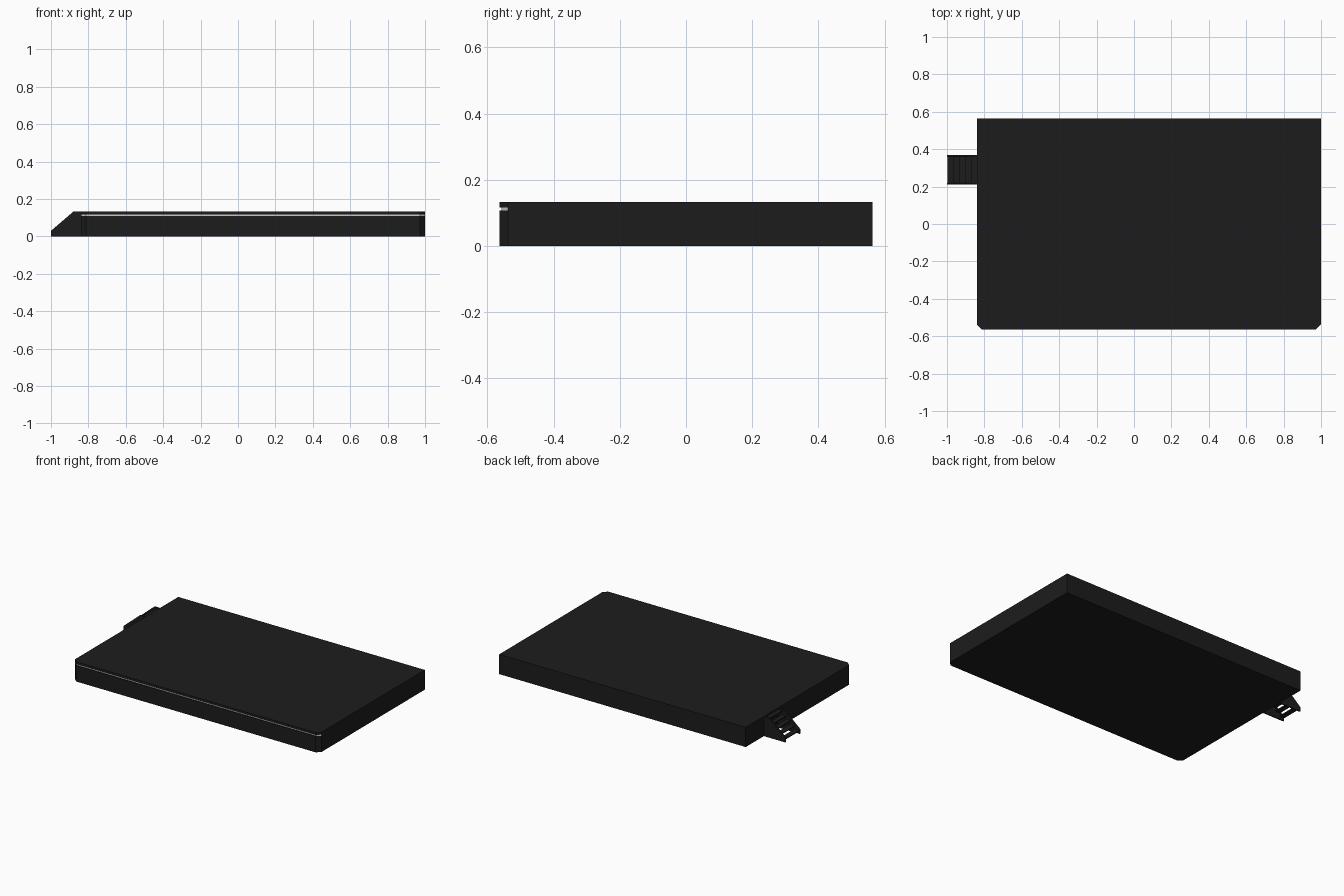
import bpy, bmesh

if "Cube" in bpy.data.objects:
    bpy.data.objects.remove(bpy.data.objects["Cube"])


def material(name, color):
    m = bpy.data.materials.new(name)
    m.diffuse_color = color
    m.use_nodes = True
    m.node_tree.nodes["Principled BSDF"].inputs["Base Color"].default_value = m.diffuse_color
    return m


BLACK = material("black_cladding", (0.012, 0.012, 0.012, 1))
LIGHT = material("light_strip", (0.8, 0.8, 0.8, 1))


def finish(name, bm, mats):
    bmesh.ops.recalc_face_normals(bm, faces=bm.faces)
    me = bpy.data.meshes.new(name)
    bm.to_mesh(me)
    bm.free()
    for m in mats:
        me.materials.append(m)
    ob = bpy.data.objects.new(name, me)
    bpy.context.collection.objects.link(ob)
    return ob


# Stage platform: stacked outlines, front corners cut, shallow light groove
X0, X1, Y0, Y1, H, CUT = -0.84, 1.0, -0.563, 0.563, 0.133, 0.026


def outline(inset):
    return [(X0, Y1), (X0, Y0 + CUT), (X0 + CUT, Y0 + inset),
            (X1 - CUT, Y0 + inset), (X1, Y0 + CUT), (X1, Y1)]


bm = bmesh.new()
levels = [(0, 0), (0.108, 0), (0.108, 0.006), (0.117, 0.006), (0.117, 0), (H, 0)]
rings = [[bm.verts.new((x, y, z)) for x, y in outline(i)] for z, i in levels]
bm.faces.new(rings[0])
bm.faces.new(rings[-1])
for k, (a, b) in enumerate(zip(rings, rings[1:])):
    for j in range(6):
        n = (j + 1) % 6
        f = bm.faces.new((a[j], a[n], b[n], b[j]))
        if k == 2 and j in (1, 2, 3):
            f.material_index = 1
bmesh.ops.remove_doubles(bm, verts=bm.verts, dist=1e-5)
finish("stage_platform", bm, [BLACK, LIGHT])


# Prism from an x-z profile, spanning y0 to y1
def prism(name, profile, y0, y1):
    bm = bmesh.new()
    face = bm.faces.new([bm.verts.new((x, y0, z)) for x, z in profile])
    ext = bmesh.ops.extrude_face_region(bm, geom=[face])
    verts = [v for v in ext["geom"] if isinstance(v, bmesh.types.BMVert)]
    bmesh.ops.translate(bm, verts=verts, vec=(0, y1 - y0, 0))
    return finish(name, bm, [BLACK])


# Stair side panels
SY0, SY1, T = 0.21, 0.37, 0.008
side = [(-1, 0), (-1, 0.03), (-0.88, H), (X0, H), (X0, 0)]
prism("stair_side_front", side, SY0, SY0 + T)
prism("stair_side_back", side, SY1 - T, SY1)

# Open-riser treads
for i in range(5):
    x, z = -0.998 + i * 0.0315, 0.024 + i * 0.0245
    x_end = min(x + 0.034, X0)
    prism(f"stair_tread_{i + 1}", [(x, z - 0.007), (x_end, z - 0.007), (x_end, z), (x, z)],
          SY0 + T, SY1 - T)
